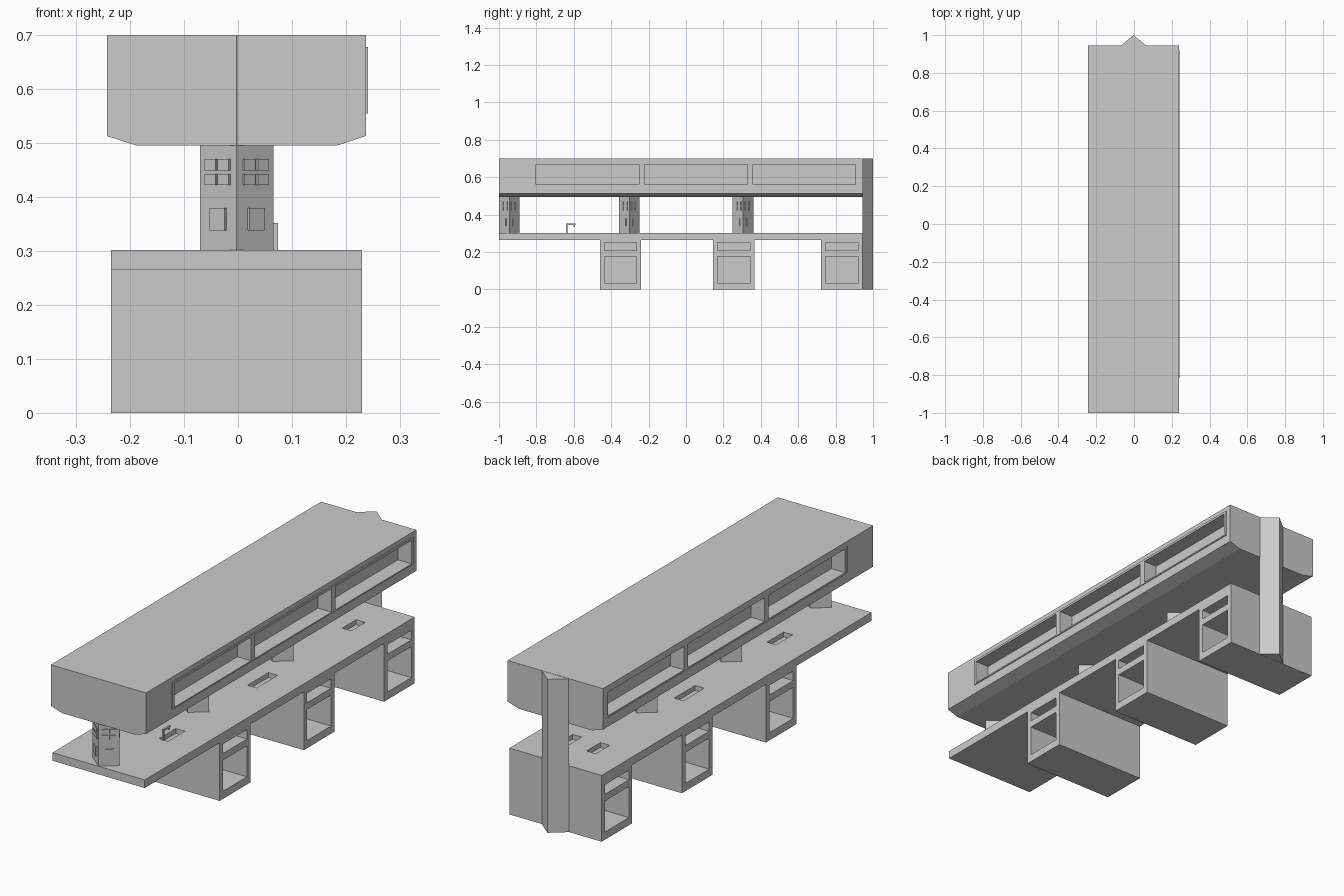
import bpy, bmesh, math
from mathutils import Matrix, Vector

if "Cube" in bpy.data.objects:
    bpy.data.objects.remove(bpy.data.objects["Cube"])

grey = bpy.data.materials.new("light_grey")
grey.diffuse_color = (0.6, 0.6, 0.6, 1)
grey.use_nodes = True
grey.node_tree.nodes["Principled BSDF"].inputs["Base Color"].default_value = grey.diffuse_color


def finish(bm, name):
    bmesh.ops.recalc_face_normals(bm, faces=bm.faces)
    me = bpy.data.meshes.new(name)
    bm.to_mesh(me)
    bm.free()
    me.materials.append(grey)
    ob = bpy.data.objects.new(name, me)
    bpy.context.collection.objects.link(ob)
    return ob


def add_box(bm, x, y, z, angle=0.0, origin=(0, 0, 0)):
    """Box from (min, max) pairs, turned about z and moved to origin."""
    lo, hi = zip(x, y, z)
    mid = (Vector(lo) + Vector(hi)) / 2
    size = Vector(hi) - Vector(lo)
    m = (Matrix.Translation(origin) @ Matrix.Rotation(angle, 4, 'Z')
         @ Matrix.Translation(mid) @ Matrix.Diagonal((*size, 1)))
    bmesh.ops.create_cube(bm, size=1, matrix=m)


def boxes(name, specs):
    bm = bmesh.new()
    for s in specs:
        add_box(bm, *s)
    return finish(bm, name)


def prism(name, pts, vec):
    bm = bmesh.new()
    f = bm.faces.new([bm.verts.new(p) for p in pts])
    r = bmesh.ops.extrude_face_region(bm, geom=[f])
    vs = [v for v in r["geom"] if isinstance(v, bmesh.types.BMVert)]
    bmesh.ops.translate(bm, verts=vs, vec=vec)
    return finish(bm, name)


def cut(ob, specs):
    cutter = boxes("cutter", specs)
    cutter.hide_render = True
    mod = ob.modifiers.new("cut", 'BOOLEAN')
    mod.operation, mod.solver, mod.object = 'DIFFERENCE', 'EXACT', cutter
    bpy.context.view_layer.objects.active = ob
    bpy.ops.object.modifier_apply(modifier=mod.name)
    bpy.data.objects.remove(cutter)


def span(side, a, b):
    return tuple(sorted((side * a, side * b)))


# Overhead cabinet with chamfered underside and a long niche on each side
profile = [(-0.243, 0.70), (-0.243, 0.513), (-0.187, 0.495),
           (0.182, 0.495), (0.237, 0.513), (0.237, 0.70)]
cabinet = prism("overhead_cabinet", [(x, -1, z) for x, z in profile], (0, 1.945, 0))
Y0, Y1, Z0, Z1 = -0.815, 0.92, 0.555, 0.678
cut(cabinet, [(span(s, 0.172, 0.3), (Y0, Y1), (Z0, Z1)) for s in (-1, 1)])

# Niche surrounds and dividers
for s, side in ((-1, "left"), (1, "right")):
    xs = span(s, 0.171, 0.241)
    edge = 0.014
    boxes(side + "_niche_frame", [
        (xs, (Y0, Y0 + edge), (Z0, Z1)), (xs, (Y1 - edge, Y1), (Z0, Z1)),
        (xs, (-0.25, -0.222), (Z0, Z1)), (xs, (0.33, 0.358), (Z0, Z1)),
        (xs, (Y0, Y1), (Z0, Z0 + 0.006)), (xs, (Y0, Y1), (Z1 - 0.01, Z1))])

# Worktop with shallow basins
top = boxes("worktop", [((-0.235, 0.23), (-1, 0.943), (0.265, 0.302))])
basins = []
for s in (-1, 1):
    for y, length in ((-0.575, 0.12), (0.077, 0.15), (0.733, 0.10)):
        basins.append((span(s, 0.047, 0.093),
                       (y - length / 2, y + length / 2), (0.28, 0.33)))
cut(top, basins)

# Pedestals, each with a drawer slot and an open cupboard on both sides
for i, y in enumerate((-0.35, 0.255, 0.833)):
    ped = boxes(f"pedestal_{i + 1}", [((-0.235, 0.23), (y - 0.11, y + 0.11), (0, 0.265))])
    cut(ped, [(span(s, 0.02, 0.3), (y - 0.086, y + 0.086), zz)
              for s in (-1, 1) for zz in ((0.035, 0.176), (0.207, 0.25))])

# Diamond-section service columns with raised socket plates
A, B, CX = 0.068, 0.0555, -0.0025
for i, y in enumerate((-0.945, -0.303, 0.305)):
    ring = [(CX + A, y, 0.30), (CX, y + B, 0.30), (CX - A, y, 0.30), (CX, y - B, 0.30)]
    prism(f"service_column_{i + 1}", ring, (0, 0, 0.398))
    bm = bmesh.new()
    L = math.hypot(A, B)
    for k in range(4):
        p, q = Vector(ring[k]), Vector(ring[(k + 1) % 4])
        d = q - p
        ang = math.atan2(d.y, d.x)
        plates = [((u, u + 0.30), zz) for u in (0.17, 0.53)
                  for zz in ((0.422, 0.443), (0.449, 0.47))]
        plates.append(((0.30, 0.72), (0.338, 0.38)))
        for (u0, u1), zz in plates:
            add_box(bm, (u0 * L, u1 * L), (-0.005, 0.002), zz, ang, (p.x, p.y, 0))
    finish(bm, f"socket_plates_{i + 1}")

# Triangular full-height duct at the back
prism("back_duct", [(CX - A, 0.944, 0), (CX + A, 0.944, 0), (CX, 1.0, 0)], (0, 0, 0.699))

# Small tap beside the first basin
boxes("tap", [((0.066, 0.074), (-0.642, -0.634), (0.30, 0.352)),
              ((0.066, 0.074), (-0.642, -0.59), (0.344, 0.352)),
              ((0.066, 0.074), (-0.602, -0.594), (0.335, 0.35))])
